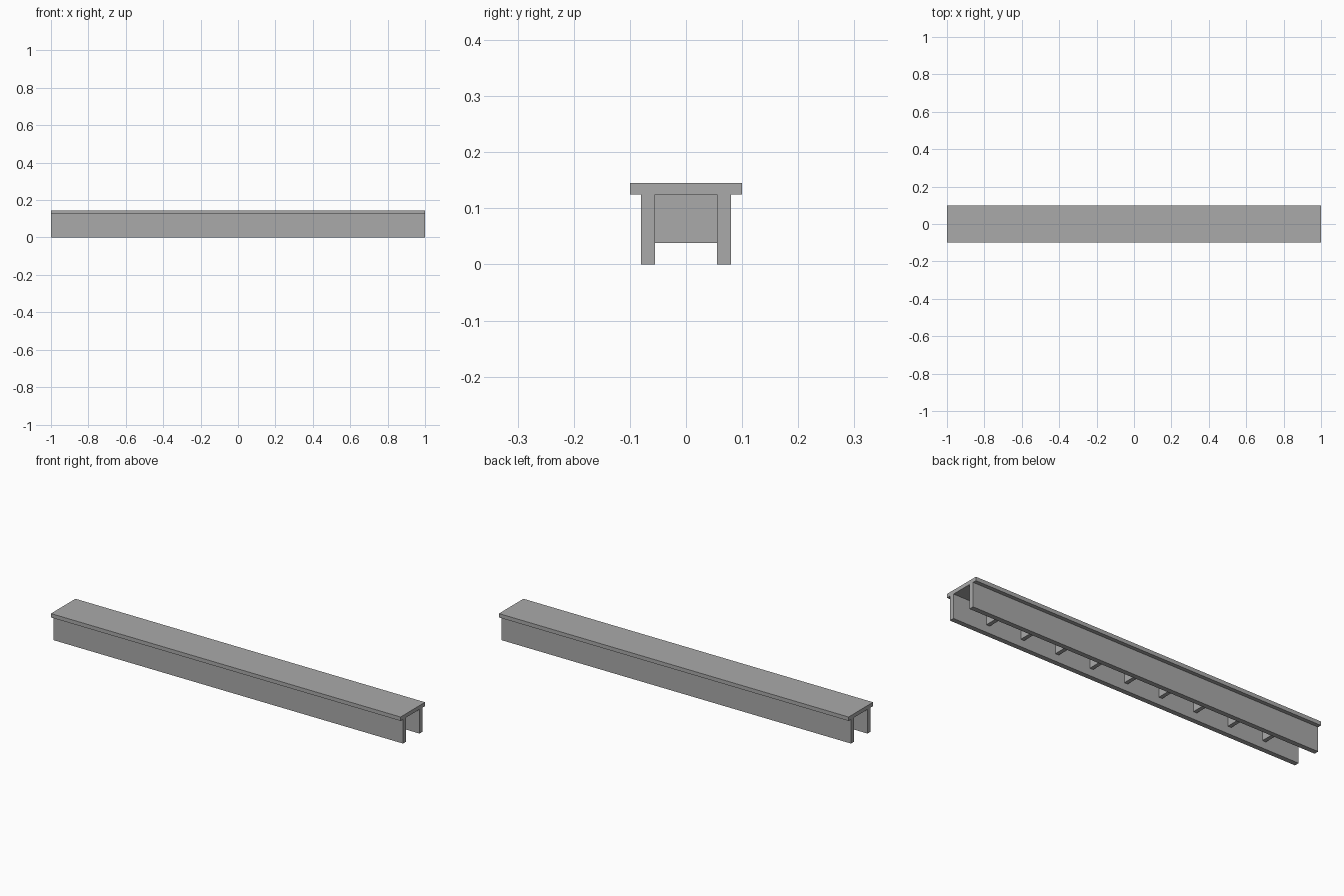
import bpy

# Remove the default cube
cube = bpy.data.objects.get("Cube")
if cube:
    bpy.data.objects.remove(cube, do_unlink=True)

# Single concrete material
concrete = bpy.data.materials.new("concrete_grey")
concrete.use_nodes = True
GREY = (0.4, 0.4, 0.4, 1)
concrete.diffuse_color = GREY
concrete.node_tree.nodes["Principled BSDF"].inputs["Base Color"].default_value = GREY

LENGTH = 2.0
DECK_WIDTH, DECK_BOTTOM, DECK_TOP = 0.2, 0.125, 0.145
WEB_INNER, WEB_OUTER = 0.055, 0.08
DIAPHRAGM_BOTTOM, DIAPHRAGM_THICKNESS = 0.038, 0.02
DIAPHRAGMS, SPACING = 9, 0.2


def box(name, x, y, z):
    """Box filling the given (min, max) ranges."""
    ranges = (x, y, z)
    bpy.ops.mesh.primitive_cube_add(size=1, location=[(a + b) / 2 for a, b in ranges])
    obj = bpy.context.object
    obj.name = name
    obj.scale = [b - a for a, b in ranges]
    bpy.ops.object.transform_apply(location=False, rotation=False, scale=True)
    obj.data.materials.append(concrete)
    return obj


full = (-LENGTH / 2, LENGTH / 2)

# Deck slab
box("deck_slab", full, (-DECK_WIDTH / 2, DECK_WIDTH / 2), (DECK_BOTTOM, DECK_TOP))

# Two long girder webs
box("front_girder", full, (-WEB_OUTER, -WEB_INNER), (0, DECK_BOTTOM))
box("back_girder", full, (WEB_INNER, WEB_OUTER), (0, DECK_BOTTOM))

# Cross diaphragms between the girders
for i in range(DIAPHRAGMS):
    x = (i - (DIAPHRAGMS - 1) / 2) * SPACING
    half = DIAPHRAGM_THICKNESS / 2
    box(f"cross_diaphragm_{i + 1}", (x - half, x + half),
        (-WEB_INNER, WEB_INNER), (DIAPHRAGM_BOTTOM, DECK_BOTTOM))
